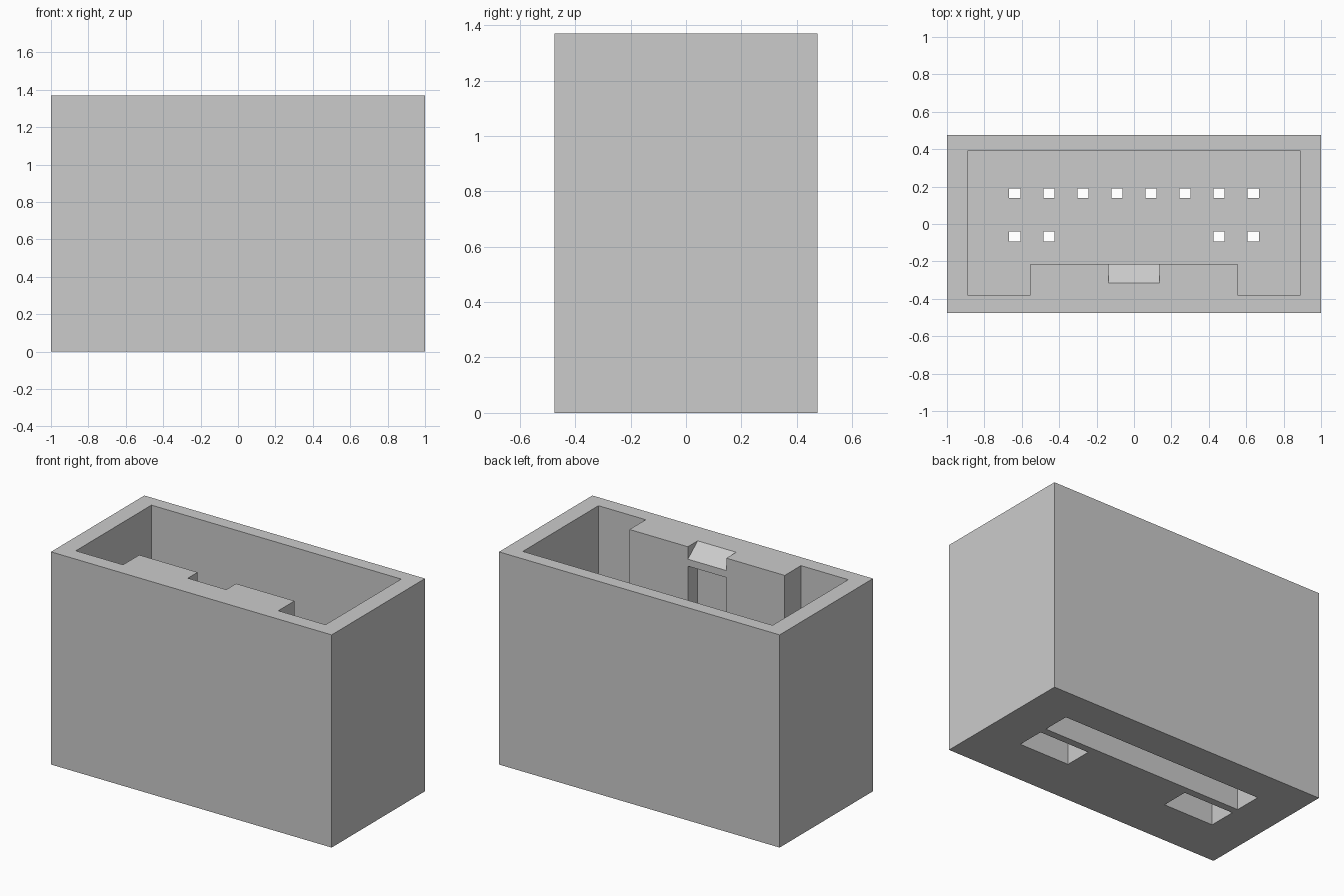
import bpy, bmesh
from mathutils import Vector

cube = bpy.data.objects.get("Cube")
if cube:
    bpy.data.objects.remove(cube, do_unlink=True)

# Overall sizes
HEIGHT, FLOOR, SLOT_DEPTH, PITCH = 1.37, 0.35, 0.2, 0.182
ROW_BACK, ROW_FRONT = 0.165, -0.067

grey = bpy.data.materials.new("light_grey_plastic")
grey.use_nodes = True
colour = (0.6, 0.6, 0.6, 1)
grey.diffuse_color = colour
grey.node_tree.nodes["Principled BSDF"].inputs["Base Color"].default_value = colour


def prism(name, profile, direction):
    """Extrude a closed flat profile into a solid."""
    bm = bmesh.new()
    face = bm.faces.new([bm.verts.new(p) for p in profile])
    result = bmesh.ops.extrude_face_region(bm, geom=[face])
    verts = [g for g in result["geom"] if isinstance(g, bmesh.types.BMVert)]
    bmesh.ops.translate(bm, verts=verts, vec=Vector(direction))
    bmesh.ops.recalc_face_normals(bm, faces=bm.faces)
    mesh = bpy.data.meshes.new(name)
    bm.to_mesh(mesh)
    bm.free()
    mesh.materials.append(grey)
    obj = bpy.data.objects.new(name, mesh)
    bpy.context.collection.objects.link(obj)
    return obj


def box(name, x0, x1, y0, y1, z0, z1):
    profile = [(x0, y0, z0), (x1, y0, z0), (x1, y1, z0), (x0, y1, z0)]
    return prism(name, profile, (0, 0, z1 - z0))


def cut(target, cutter):
    """Subtract the cutter from the target and discard it."""
    cutter.hide_render = True
    mod = target.modifiers.new("cut", "BOOLEAN")
    mod.operation, mod.solver, mod.object = "DIFFERENCE", "EXACT", cutter
    bpy.ops.object.select_all(action="DESELECT")
    bpy.context.view_layer.objects.active = target
    target.select_set(True)
    bpy.ops.object.modifier_apply(modifier=mod.name)
    bpy.data.objects.remove(cutter, do_unlink=True)


# Outer shell
housing = box("connector_housing", -1, 1, -0.475, 0.475, 0, HEIGHT)

# Open cavity, leaving the raised block along the front wall
outline = [(-0.89, -0.38), (-0.553, -0.38), (-0.553, -0.215), (0.553, -0.215),
           (0.553, -0.38), (0.89, -0.38), (0.89, 0.39), (-0.89, 0.39)]
cut(housing, prism("cavity_cutter", [(x, y, FLOOR) for x, y in outline], (0, 0, 1.2)))

# Latch: sloped lead-in above a recessed window
ramp = [(-0.345, 1.394), (-0.19, 1.27), (-0.19, 1.5), (-0.345, 1.5)]
cut(housing, prism("ramp_cutter", [(-0.137, y, z) for y, z in ramp], (0.274, 0, 0)))
cut(housing, box("window_cutter", -0.137, 0.137, -0.315, -0.19, FLOOR, 1.245))

# Underside slots: one long, two short
cut(housing, box("long_slot_cutter", -0.725, 0.725, 0.07, 0.25, -0.1, SLOT_DEPTH))
for side in (-1, 1):
    x = side * 0.545
    cut(housing, box("short_slot_cutter", x - 0.18, x + 0.18, -0.16, 0.022, -0.1, SLOT_DEPTH))

# Pin holes through the floor
for i in range(8):
    x = (i - 3.5) * PITCH
    rows = (ROW_BACK, ROW_FRONT) if i in (0, 1, 6, 7) else (ROW_BACK,)
    for y in rows:
        cut(housing, box("pin_hole_cutter", x - 0.03, x + 0.03, y - 0.026, y + 0.026,
                         SLOT_DEPTH - 0.05, FLOOR + 0.05))
